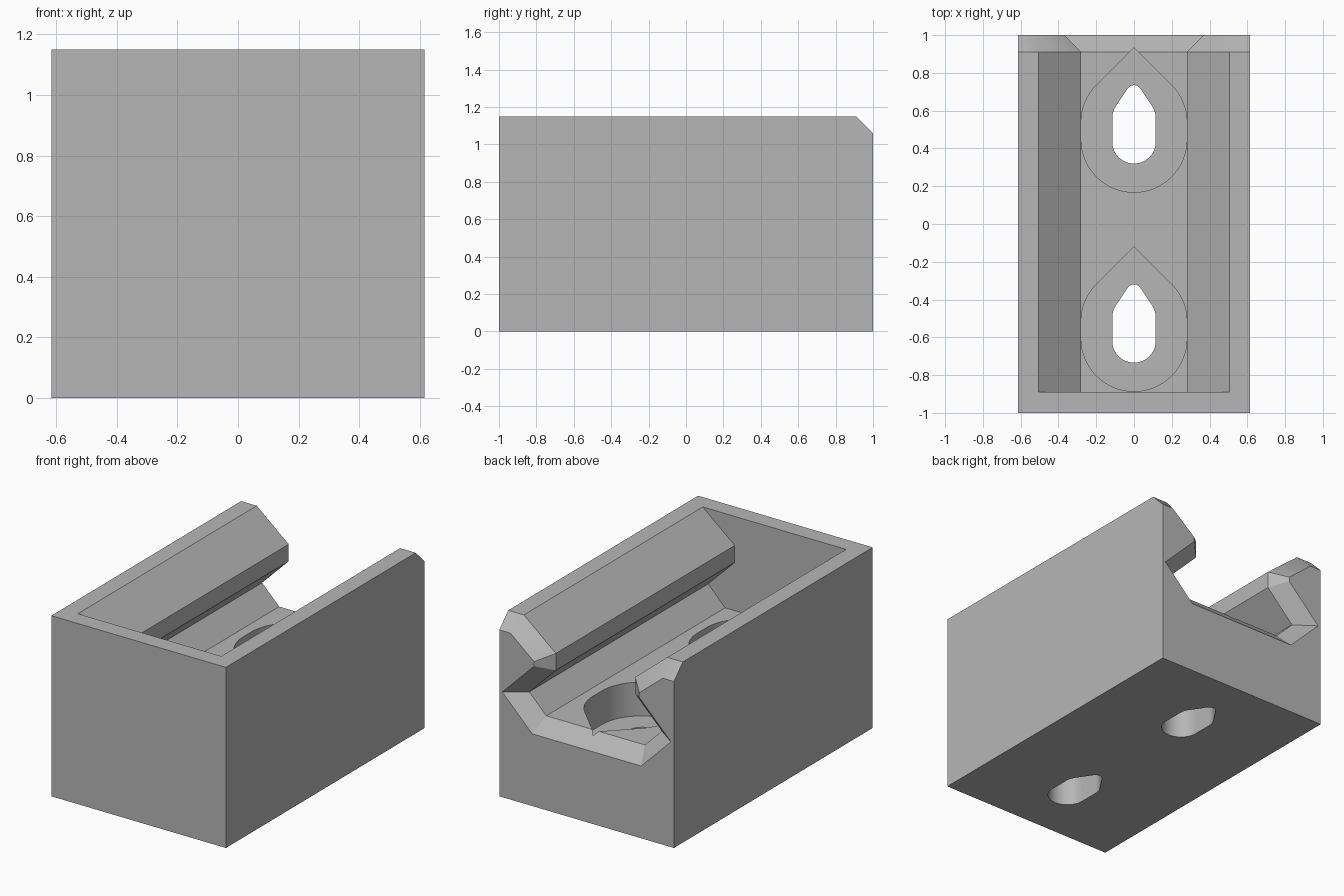
import bpy
import bmesh
import math

cube = bpy.data.objects.get("Cube")
if cube:
    bpy.data.objects.remove(cube)

grey = bpy.data.materials.new("plain_grey")
grey.use_nodes = True
grey.diffuse_color = (0.47, 0.47, 0.47, 1)
grey.node_tree.nodes["Principled BSDF"].inputs["Base Color"].default_value = (0.47, 0.47, 0.47, 1)

W, H = 0.615, 1.15               # half width and height of the block
FRONT, RIM, BACK = -0.89, 0.91, 1.0   # channel end, start of flare, back face
LOW = 1.06                       # height of the back edge under its chamfer
FLOOR, SEAT = 0.55, 0.335        # channel floor and pocket floor

bm = bmesh.new()


def face(points):
    bm.faces.new([bm.verts.new(p) for p in points])


def sheet(*loops):
    """Flat face whose loops after the first are holes."""
    edges = []
    for loop in loops:
        verts = [bm.verts.new(p) for p in loop]
        edges += [bm.edges.new((verts[i - 1], verts[i])) for i in range(len(verts))]
    bmesh.ops.triangle_fill(bm, edges=edges, use_beauty=True)


def strip(a, b, closed=False):
    """Quads between two rows of points."""
    for i in range(0 if closed else 1, len(a)):
        face((a[i - 1], a[i], b[i], b[i - 1]))


def mirror(points):
    return [(-p[0], *p[1:]) for p in points]


def at_y(points, y):
    return [(x, y, z) for x, z in points]


def at_z(points, z):
    return [(x, y, z) for x, y in points]


def arcs(specs):
    """Right half of a slot from (centre y, radius, start and end degrees)."""
    pts = []
    for cy, r, start, end in specs:
        steps = max(3, round((end - start) / 6))
        for k in range(steps + 1):
            a = math.radians(start + (end - start) * k / steps)
            pts.append((r * math.cos(a), cy + r * math.sin(a)))
    pts[0] = (0, pts[0][1])
    return pts


def slot(right, tip):
    return right + [(0, tip)] + mirror(right[1:])[::-1]


# Channel half profile, and the same profile flared at the back face
inner = [(0.347, FLOOR), (0.467, 0.67), (0.28, 0.857), (0.28, 0.965), (0.505, H)]
flare = [(0.384, 0.46), (0.594, 0.67), (0.37, 0.894), (0.37, 0.9225), (0.537, LOW)]

# Outer block
face([(-W, -1, 0), (W, -1, 0), (W, -1, H), (-W, -1, H)])
face(at_y([(-W, 0), (W, 0), (W, LOW)] + flare[::-1] + mirror(flare) + [(-W, LOW)], BACK))
rim = [(W, -1), (W, RIM), (inner[-1][0], RIM), (inner[-1][0], FRONT)]
face(at_z(rim + mirror(rim)[::-1], H))

# Side walls, chamfered tops and channel walls
for flip in (list, mirror):
    face(flip([(W, -1, 0), (W, BACK, 0), (W, BACK, LOW), (W, RIM, H), (W, -1, H)]))
    face(flip([(W, RIM, H), (W, BACK, LOW), (flare[-1][0], BACK, LOW), (inner[-1][0], RIM, H)]))
    rows = [flip(at_y(inner, FRONT)), flip(at_y(inner, RIM)), flip(at_y(flare, BACK))]
    strip(rows[0], rows[1])
    strip(rows[1], rows[2])
face(at_y(inner + mirror(inner)[::-1], FRONT))

# Screw slots: pointed pocket with a through hole in its floor
pockets, holes = [], []
notch = 0.024                    # half width where the back pocket meets the flare
tip_z = FLOOR - notch
for shift in (0.0, -1.054):
    half = arcs([(0.448 + shift, 0.28, -90, 0), (0.538 + shift, 0.28, 0, 45)])
    half.append((notch, RIM + shift))
    pocket = slot(half, RIM + notch + shift)
    hole = slot(arcs([(0.435 + shift, 0.115, -90, 0), (0.56 + shift, 0.115, 0, 34),
                      (0.695 + shift, 0.04, 34, 80)]), 0.735 + shift)
    top = [(x, y, FLOOR - max(0, y - RIM)) for x, y in pocket]
    strip(at_z(pocket, SEAT), top, closed=True)
    strip(at_z(hole, 0), at_z(hole, SEAT), closed=True)
    sheet(at_z(pocket, SEAT), at_z(hole, SEAT))
    pockets.append((half, pocket))
    holes.append(at_z(hole, 0))

# Underside, channel floor and flared floor lip
sheet([(-W, -1, 0), (W, -1, 0), (W, BACK, 0), (-W, BACK, 0)], *holes)
fx = inner[0][0]
back_half = pockets[0][0]
outline = [(-fx, RIM), (-fx, FRONT), (fx, FRONT), (fx, RIM)] + back_half[::-1] + mirror(back_half[1:])
sheet(at_z(outline, FLOOR), at_z(pockets[1][1], FLOOR))
face([(-fx, RIM, FLOOR), (-notch, RIM, FLOOR), (0, RIM + notch, tip_z), (notch, RIM, FLOOR),
      (fx, RIM, FLOOR), (flare[0][0], BACK, flare[0][1]), (-flare[0][0], BACK, flare[0][1])])

# Weld into one solid, facing outward, with sharp corners and smooth bores
bmesh.ops.remove_doubles(bm, verts=bm.verts[:], dist=0.0005)
bm.normal_update()
bmesh.ops.recalc_face_normals(bm, faces=bm.faces[:])
if bm.calc_volume(signed=True) < 0:
    bmesh.ops.reverse_faces(bm, faces=bm.faces[:])
bm.normal_update()
for f in bm.faces:
    f.smooth = True
for e in bm.edges:
    e.smooth = e.calc_face_angle(0) < math.radians(30)

mesh = bpy.data.meshes.new("rail_block")
bm.to_mesh(mesh)
bm.free()
mesh.materials.append(grey)
body = bpy.data.objects.new("rail_block", mesh)
bpy.context.scene.collection.objects.link(body)
